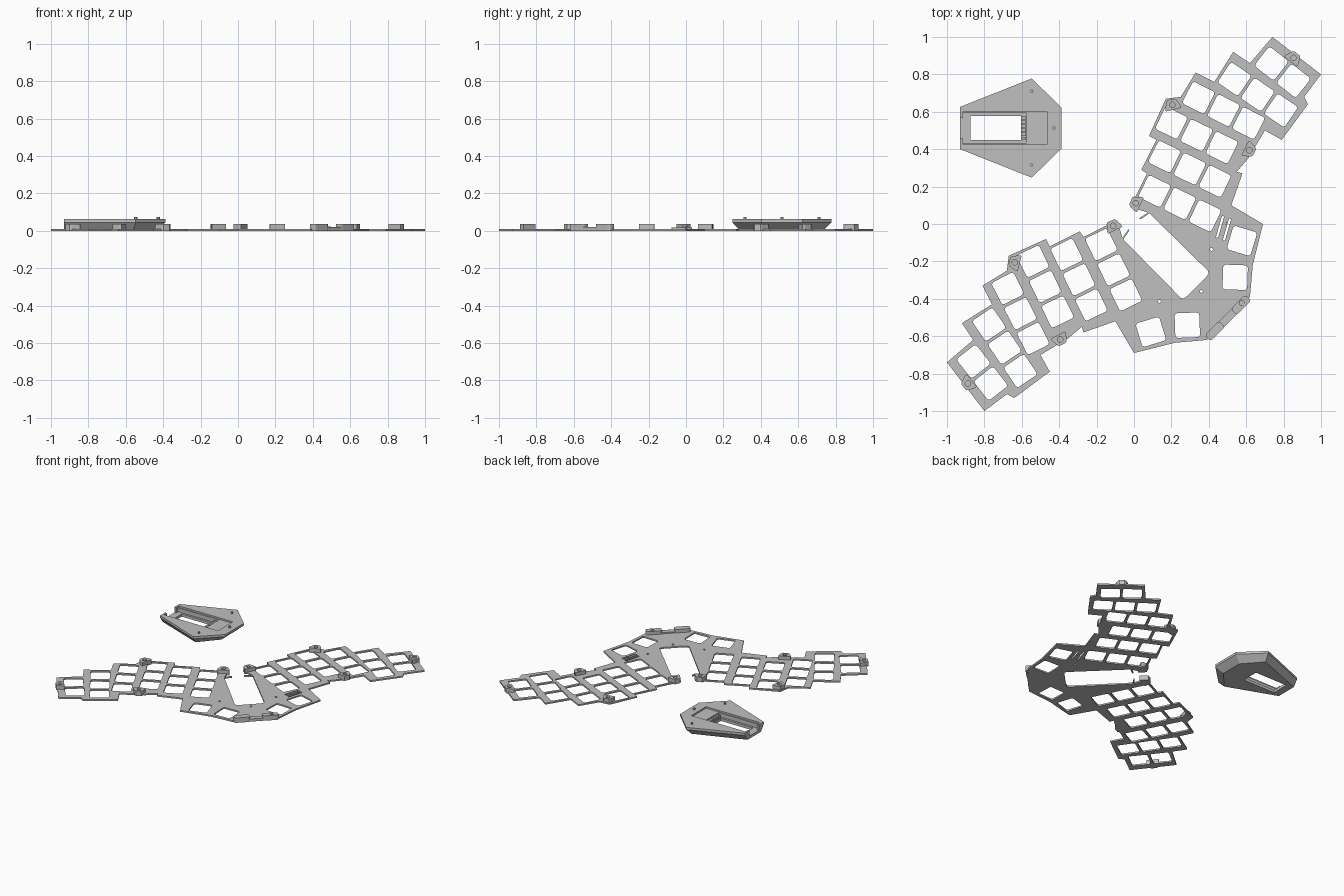
import bpy, bmesh
from math import cos, sin, pi, radians
from mathutils import Vector, Matrix

default_cube = bpy.data.objects.get("Cube")
if default_cube:
    bpy.data.objects.remove(default_cube, do_unlink=True)

grey = bpy.data.materials.new("plastic grey")
grey.use_nodes = True
grey.diffuse_color = (0.53, 0.53, 0.53, 1)
grey.node_tree.nodes["Principled BSDF"].inputs["Base Color"].default_value = grey.diffuse_color


def add_object(name, mesh):
    obj = bpy.data.objects.new(name, mesh)
    bpy.context.collection.objects.link(obj)
    mesh.materials.clear()
    mesh.materials.append(grey)
    return obj


def evaluated_mesh(obj):
    graph = bpy.context.evaluated_depsgraph_get()
    return bpy.data.meshes.new_from_object(obj.evaluated_get(graph))


def flip(point):
    """Mirror a point across the diagonal symmetry line of the plate."""
    return (-point[1], -point[0])


def with_mirror(loops):
    return loops + [[flip(p) for p in loop] for loop in loops]


def rounded_rect(center, width, depth, angle, radius=0.015):
    turn = Matrix.Rotation(radians(angle), 2)
    loop = []
    for corner, (sx, sy) in enumerate([(1, 1), (-1, 1), (-1, -1), (1, -1)]):
        for step in range(4):
            a = (corner + step / 3) * pi / 2
            local = Vector((sx * (width / 2 - radius) + radius * cos(a),
                            sy * (depth / 2 - radius) + radius * sin(a)))
            loop.append(tuple(turn @ local + Vector(center)))
    return loop


def post_outline(center, angle):
    """Tapered boss, wide on the plate side and narrow on the outer side."""
    turn = Matrix.Rotation(radians(angle), 2)
    side = [(.042, -.026), (.042, -.012), (.026, .024), (.018, .03)]
    local = side + [(-x, y) for x, y in reversed(side)]
    return [tuple(turn @ Vector(p) + Vector(center)) for p in local]


def circle(center, radius, sides=16):
    return [(center[0] + radius * cos(2 * pi * i / sides),
             center[1] + radius * sin(2 * pi * i / sides)) for i in range(sides)]


def slab(name, loops, bottom, top):
    """Extrude an outline with holes between two heights."""
    curve = bpy.data.curves.new(name, "CURVE")
    curve.dimensions = "2D"
    curve.fill_mode = "BOTH"
    curve.extrude = (top - bottom) / 2
    for loop in loops:
        spline = curve.splines.new("POLY")
        spline.points.add(len(loop) - 1)
        for point, (x, y) in zip(spline.points, loop):
            point.co = (x, y, 0, 1)
        spline.use_cyclic_u = True
    helper = bpy.data.objects.new(name + " helper", curve)
    bpy.context.collection.objects.link(helper)
    mesh = evaluated_mesh(helper)
    bpy.data.objects.remove(helper, do_unlink=True)
    bm = bmesh.new()
    bm.from_mesh(mesh)
    bmesh.ops.remove_doubles(bm, verts=bm.verts, dist=0.0001)
    bmesh.ops.translate(bm, verts=bm.verts, vec=(0, 0, (top + bottom) / 2))
    bmesh.ops.recalc_face_normals(bm, faces=bm.faces)
    for face in bm.faces:
        face.smooth = False
    bm.to_mesh(mesh)
    bm.free()
    return add_object(name, mesh)


def box_mesh(name, low, high):
    bm = bmesh.new()
    bmesh.ops.create_cube(bm, size=1)
    for v in bm.verts:
        v.co = [high[i] if v.co[i] > 0 else low[i] for i in range(3)]
    mesh = bpy.data.meshes.new(name)
    bm.to_mesh(mesh)
    bm.free()
    return add_object(name, mesh)


# Key plate: half of the outline, from the central slot round the arm to the thumb edge
PLATE = 0.011
half = [(.385, -.285), (.398, -.265), (.395, -.25), (.08, .06), (-.02, .09), (.07, .27),
        (.04, .29), (.12, .45), (.08, .47), (.17, .67), (.25, .68), (.33, .81), (.43, .76),
        (.53, .92), (.62, .86), (.74, 1), (1, .8), (.91, .68), (.93, .64), (.79, .45),
        (.7, .5), (.61, .35), (.55, .28), (.58, .27), (.52, .1), (.69, 0),
        (.635, -.22), (.62, -.39)]
outline = half + [flip(p) for p in reversed(half)]

# Key openings: first key of each column, tilt and number of keys
HOLE, PITCH = 0.132, 0.15
columns = [(.11, .175, -26, 3), (.163, .36, -26, 3), (.2, .54, -26, 3),
           (.345, .675, -27, 3), (.537, .775, -34, 3), (.735, .858, -38, 2),
           (.577, -.09, -17, 1), (.541, -.285, -2, 1)]
openings = []
for x, y, tilt, count in columns:
    step = Vector((cos(radians(tilt)), sin(radians(tilt)))) * PITCH
    for key in range(count):
        openings.append(rounded_rect(Vector((x, y)) + step * key, HOLE, HOLE, tilt))
openings.append(circle((.414, -.136), 0.008))
holes = with_mirror(openings) + [circle((.36, -.36), 0.008)]

# Slits either side of the switch tongue
for center in [(.46, -.015), (.497, -.03)]:
    holes.append(rounded_rect(center, 0.012, 0.12, -16, 0.004))
slab("key_plate", [outline] + holes, 0, PLATE)
slab("switch_tongue", [rounded_rect((.478, -.022), 0.016, 0.11, -16, 0.003)], PLATE, 0.018)
slab("switch_bump", [circle((.487, .003), 0.009, 8)], PLATE, 0.024)

# Thin latches reaching from the plate into the mouth of the slot
latch = rounded_rect((.06, .047), 0.07, 0.008, 34, 0.003)
for name, loop in zip(["left_latch", "right_latch"], with_mirror([latch])):
    slab(name, [loop], 0, PLATE)

# Screw posts along the arms
MOUNT = 0.037
posts = [(.853, .888, -38), (.205, .637, 14), (.617, .395, -117), (.01, .112, 64)]
for number, (x, y, tilt) in enumerate(posts):
    body = post_outline((x, y), tilt)
    bore = circle((x, y), 0.015)
    slab(f"left_post_{number}", [body, bore], 0, MOUNT)
    slab(f"right_post_{number}", [[flip(p) for p in body], [flip(p) for p in bore]], 0, MOUNT)

# Front bumper: two tall ends joined by a low bar
end = rounded_rect((.572, -.432), 0.11, 0.045, 45)
slab("bumper_left_end", [end, circle((.576, -.422), 0.013)], 0, MOUNT)
slab("bumper_right_end", [[flip(p) for p in end]], 0, MOUNT)
slab("bumper_bar", [rounded_rect((.502, -.502), 0.13, 0.04, 45, 0.004)], 0, 0.02)

# Controller case: faceted shell flaring up to a vertical rim
MID = 0.513
TOP = 0.062


def case_ring(side, peak_x, peak, nose_x, nose):
    upper = [(-.93, side), (peak_x, peak), (nose_x, nose)]
    return [(x, MID + y) for x, y in upper] + [(x, MID - y) for x, y in reversed(upper)]


rim = case_ring(.113, -.547, .265, -.388, .11)
base = case_ring(.08, -.56, .22, -.44, .085)
bm = bmesh.new()
rings = [[bm.verts.new((x, y, z)) for x, y in ring]
         for ring, z in [(base, 0), (rim, 0.045), (rim, TOP)]]
for low, high in zip(rings, rings[1:]):
    for i in range(len(low)):
        j = (i + 1) % len(low)
        bm.faces.new((low[i], low[j], high[j], high[i]))
bm.faces.new(rings[0])
bm.faces.new(rings[-1])
bmesh.ops.recalc_face_normals(bm, faces=bm.faces)
case_mesh = bpy.data.meshes.new("controller_case")
bm.to_mesh(case_mesh)
bm.free()
case = add_object("controller_case", case_mesh)

# Window, deep tray, shallow step and cable notch are cut from the case
cuts = [((-.875, MID - .065, -.1), (-.605, MID + .065, .1)),
        ((-.915, MID - .08, .02), (-.575, MID + .08, .1)),
        ((-.915, MID - .088, .05), (-.465, MID + .088, .1)),
        ((-.96, MID - .055, .02), (-.9, MID + .055, .1))]
for low, high in cuts:
    cutter = box_mesh("case_cutter", low, high)
    cutter.hide_render = True
    boolean = case.modifiers.new("cut", "BOOLEAN")
    boolean.operation = "DIFFERENCE"
    boolean.solver = "EXACT"
    boolean.object = cutter
    carved = evaluated_mesh(case)
    case.modifiers.clear()
    case.data = carved
    bpy.data.objects.remove(cutter, do_unlink=True)

# Row of contact blocks at the end of the tray
for i in range(6):
    y = MID - 0.064 + i * 0.022
    box_mesh(f"contact_block_{i}", (-.603, y, .015), (-.577, y + 0.017, .045))

# Locating pegs on the case rim
for i, (x, y) in enumerate([(-.547, MID + .197), (-.427, MID), (-.547, MID - .197)]):
    slab(f"case_peg_{i}", [circle((x, y), 0.009, 6)], TOP - 0.005, 0.074)
